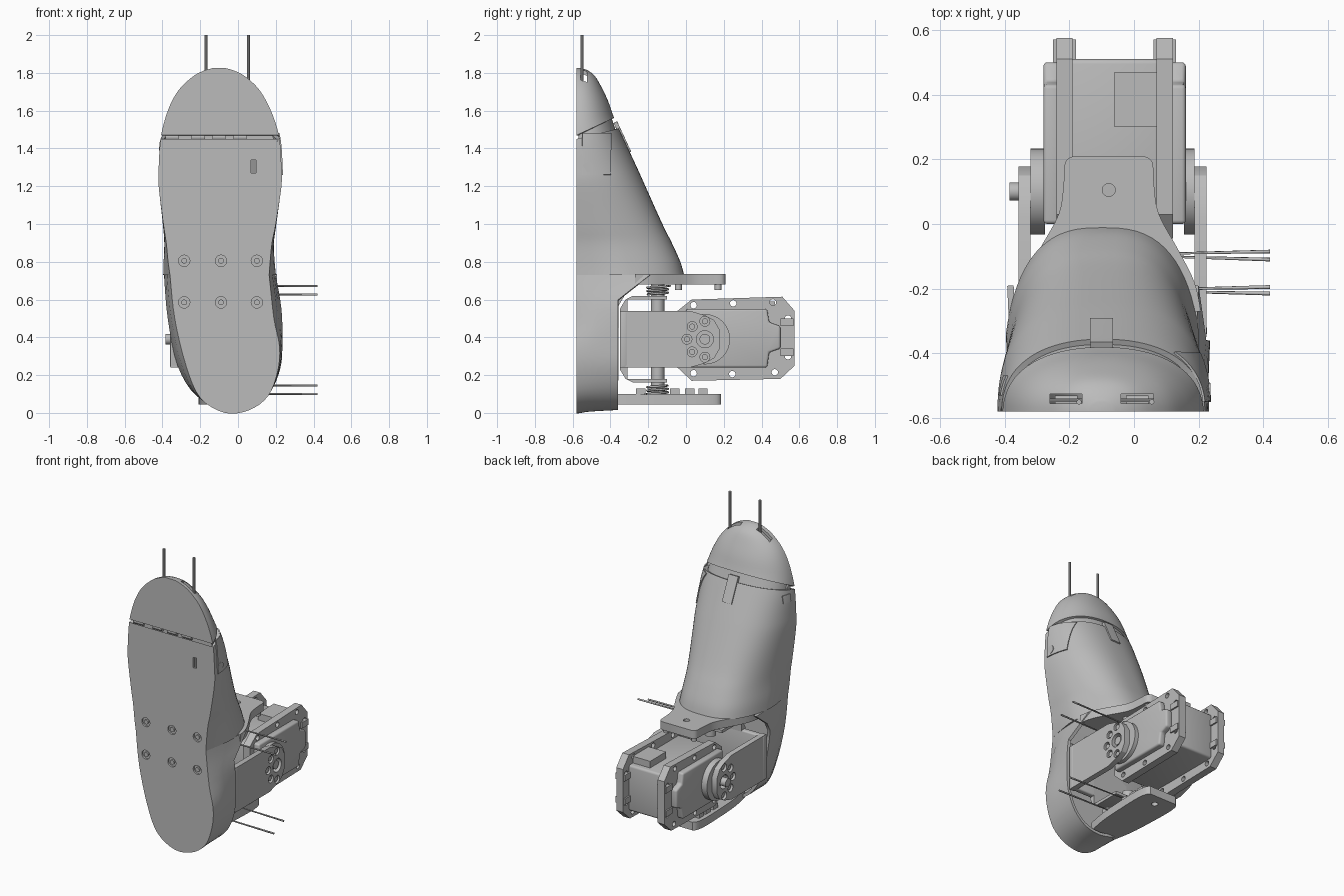
import bpy, bmesh, math
from mathutils import Vector

if "Cube" in bpy.data.objects:
    bpy.data.objects.remove(bpy.data.objects["Cube"], do_unlink=True)

GREY = bpy.data.materials.new("plain_grey")
GREY.use_nodes = True
GREY.diffuse_color = (0.5, 0.5, 0.5, 1)
GREY.node_tree.nodes["Principled BSDF"].inputs["Base Color"].default_value = (0.5, 0.5, 0.5, 1)


def finish(name, bm, fix=True):
    """Turn a bmesh into a shaded object with outward normals."""
    if fix:
        bmesh.ops.recalc_face_normals(bm, faces=bm.faces)
        lowest = min(bm.faces, key=lambda f: f.calc_center_median().y)
        if lowest.normal.y > 0.01:
            bmesh.ops.reverse_faces(bm, faces=bm.faces)
    mesh = bpy.data.meshes.new(name)
    bm.to_mesh(mesh)
    bm.free()
    mesh.materials.append(GREY)
    ob = bpy.data.objects.new(name, mesh)
    bpy.context.collection.objects.link(ob)
    mesh.shade_smooth()
    mesh.set_sharp_from_angle(angle=math.radians(32))
    return ob


def bake(ob):
    """Apply the modifiers of an object."""
    bpy.context.view_layer.update()
    graph = bpy.context.evaluated_depsgraph_get()
    mesh = bpy.data.meshes.new_from_object(ob.evaluated_get(graph))
    ob.modifiers.clear()
    ob.data = mesh
    mesh.set_sharp_from_angle(angle=math.radians(32))
    return ob


def thicken(ob, t, offset=-1):
    mod = ob.modifiers.new("wall", "SOLIDIFY")
    mod.thickness, mod.offset = t, offset
    return bake(ob)


def bevel(ob, width):
    mod = ob.modifiers.new("round", "BEVEL")
    mod.width, mod.segments = width, 3
    return bake(ob)


def cut(ob, cutters):
    for c in cutters:
        mod = ob.modifiers.new("cut", "BOOLEAN")
        mod.operation, mod.solver, mod.object = "DIFFERENCE", "EXACT", c
    bake(ob)
    for c in cutters:
        bpy.data.objects.remove(c, do_unlink=True)
    return ob


def place(axis, a, b, c):
    return {"x": (c, a, b), "y": (a, c, b), "z": (a, b, c)}[axis]


def prism(name, pts, axis, lo, hi):
    """Extrude a flat outline along an axis."""
    bm = bmesh.new()
    low, high = ([bm.verts.new(place(axis, a, b, c)) for a, b in pts] for c in (lo, hi))
    bm.faces.new(low)
    bm.faces.new(high)
    for i in range(len(pts)):
        j = (i + 1) % len(pts)
        bm.faces.new((low[i], low[j], high[j], high[i]))
    return finish(name, bm)


def box(name, x, y, z):
    return prism(name, [(x[0], y[0]), (x[1], y[0]), (x[1], y[1]), (x[0], y[1])], "z", *z)


def disc(name, axis, a, b, r, lo, hi, n=32):
    ring = [i * math.tau / n for i in range(n)]
    return prism(name, [(a + r * math.cos(t), b + r * math.sin(t)) for t in ring], axis, lo, hi)


def smooth(rows, k=4):
    """Catmull-Rom resampling of a list of tuples."""
    rows = [Vector(r) for r in rows]
    out = []
    for i in range(len(rows) - 1):
        p, q, r, s = (rows[min(max(i + d, 0), len(rows) - 1)] for d in (-1, 0, 1, 2))
        for j in range(k):
            t = j / k
            out.append(q + (r - p) * (t / 2) + (p * 2 - q * 5 + r * 4 - s) * (t * t / 2)
                       + (q * 3 - p - r * 3 + s) * (t ** 3 / 2))
    return out + [rows[-1]]


SOLE = -0.58
# Foot sections: height, sole left, sole right, instep rise, side bulge
SECTIONS = [(.73, -.36, .165, .57, .047), (.8, -.37, .17, .55, .035), (.9, -.38, .18, .505, .02),
            (1, -.395, .2, .455, .01), (1.2, -.42, .23, .365, 0), (1.3, -.42, .23, .32, 0),
            (1.45, -.41, .22, .25, 0), (1.56, -.385, .19, .2, 0), (1.65, -.35, .15, .168, 0),
            (1.72, -.305, .105, .135, 0), (1.78, -.24, .04, .1, 0), (1.81, -.185, -.015, .065, 0),
            (1.825, -.135, -.065, .03, 0)]


def foot_skin(*planes):
    """Loft the whole instep and toe, keeping only what lies ahead of each plane."""
    bm = bmesh.new()
    rings = []
    for z, left, right, rise, bulge in smooth(SECTIONS):
        power = 2 / max(2.2, 2.2 + (1.56 - z) * .65)
        ring = []
        for i in range(41):
            t = math.pi * i / 40
            c, up = math.cos(t), abs(math.sin(t)) ** power
            half = (right - left) / 2 + bulge * min(1, up * 2.5)
            x = (left + right) / 2 + half * math.copysign(abs(c) ** power, c)
            ring.append(bm.verts.new((x, SOLE + rise * (up if 0 < i < 40 else 0), z)))
        rings.append(ring)
    for a, b in zip(rings, rings[1:]):
        for i in range(41):
            j = (i + 1) % 41
            bm.faces.new((a[i], a[j], b[j], b[i]))
    bm.faces.new(rings[-1])
    bmesh.ops.recalc_face_normals(bm, faces=bm.faces)
    if min(bm.faces, key=lambda f: f.calc_center_median().y).normal.y > 0:
        bmesh.ops.reverse_faces(bm, faces=bm.faces)
    for co, no in planes:
        bmesh.ops.bisect_plane(bm, geom=bm.verts[:] + bm.edges[:] + bm.faces[:],
                               plane_co=co, plane_no=no, clear_inner=True)
    return bm


def span(axis, lo, hi):
    unit = Vector([axis == a for a in "xyz"])
    return (unit * lo, unit), (unit * hi, -unit)


def sole_holes():
    return [disc("cutter", "y", x, z, .03, SOLE - .1, SOLE + .012)
            for x in (-.285, -.09, .1) for z in (.585, .805)]


# Instep shell, toe cap and the recessed joint between them
instep = thicken(finish("instep_shell", foot_skin(((0, SOLE, 1.45), (0, .25, -1))), False), .02)
cut(instep, sole_holes() + [box("cutter", (.07, .095), (-.7, -.5), (1.27, 1.34))])
toe = thicken(finish("toe_cap", foot_skin(((0, SOLE, 1.47), (0, -.46, 1))), False), .02)
cut(toe, [box("cutter", (x - .05, x + .05), (-.555, -.525), (1.7, 1.9)) for x in (-.21, .01)])
joint = foot_skin(*span("z", 1.4, 1.56))
for v in joint.verts:
    v.co.x = -.1 + (v.co.x + .1) * .9
    v.co.y = SOLE + .03 + (v.co.y - SOLE) * .78
thicken(finish("toe_joint", joint, False), .015)
for x in (-.35, -.21, -.1, .01):
    disc("toe_hinge", "x", -.55, 1.46, .02, x - .035, x + .035, 16)

# Flush covers that follow the shell
side = span("y", -.55, -.4) + span("z", 1.26, 1.48)
thicken(finish("side_hatch", foot_skin(((0, 0, 0), (1, 0, 0)), *side), False), .007, 1)
small = span("y", -.53, -.47) + span("z", 1.39, 1.44)
thicken(finish("side_port", foot_skin(((-.1, 0, 0), (-1, 0, 0)), *small), False), .006, 1)
strap = span("x", -.135, -.065) + span("z", 1.38, 1.54) + (((0, -.5, 0), (0, 1, 0)),)
thicken(finish("toe_strap", foot_skin(*strap), False), .02, -.2)
disc("hatch_screw", "x", -.52, 1.3, .028, .2, .236, 20)

# Heel cup, from the sole outline to its wider rim
LOW = [(-.36, .73), (-.335, .5), (-.275, .25), (-.2, .08), (-.07, 0), (.06, .015),
       (.16, .09), (.21, .22), (.22, .35), (.19, .5), (.165, .73)]
RIM = [(-.392, .73), (-.372, .5), (-.32, .25), (-.22, .09), (-.07, .02), (.07, .03),
       (.17, .11), (.225, .24), (.235, .38), (.23, .55), (.2, .73)]
bm = bmesh.new()
levels = []
for s in (0, .25, .5, .75, 1):
    level = []
    for a, b in zip(smooth(LOW), smooth(RIM)):
        x, z = a.lerp(b, math.sqrt(s))
        top = -.36 + max(0, z - .6) * 1.3
        level.append(bm.verts.new((x, SOLE + (top - SOLE) * s, z)))
    levels.append(level)
bm.faces.new(levels[0])
for a, b in zip(levels, levels[1:]):
    for i in range(len(a) - 1):
        bm.faces.new((a[i], a[i + 1], b[i + 1], b[i]))
cut(thicken(finish("heel_cup", bm), .02), sole_holes())
for x in (-.285, -.09, .1):
    for z in (.585, .805):
        disc("sole_screw", "y", x, z, .015, SOLE + .002, SOLE + .03, 16)


# Ankle plates above and below the joint, mirrored about the ankle line
MID = -.078


def ankle_plate(name, half, lo, hi):
    right = [(MID + w, y) for w, y in smooth(half)]
    pts = right + [(2 * MID - x, y) for x, y in reversed(right)]
    return cut(prism(name, pts, "z", lo, hi), [disc("cutter", "z", MID, .105, .02, lo - .1, hi + .1)])


ankle_plate("upper_ankle_plate", [(.285, -.27), (.265, -.18), (.215, -.08), (.155, .03),
                                  (.14, .12), (.135, .19), (.11, .21)], .68, .735)
ankle_plate("lower_ankle_plate", [(.09, -.39), (.115, -.25), (.125, -.1), (.13, .08),
                                  (.12, .16), (.1, .185)], .045, .1)
for y in (-.24, -.06, .02, .09):
    box("lower_lug", (-.18, .03), (y - .025, y + .025), (.09, .13))
for y in (-.04, .17):
    for x in (-.18, .03):
        disc("upper_lug", "z", x, y, .018, .65, .69, 12)

# Cross bracket: one fork holds the motor, the other the vertical pivots
HORN_Y, HORN_Z = .1, .39
bevel(box("bracket_base", (-.36, .225), (-.35, -.31), (.24, .54)), .01)
ARM = [(-.35, .24), (.02, .24), (.1, .263), (.15, .29), (.178, .34)]
arm_outline = ARM + [(y, 2 * HORN_Z - z) for y, z in reversed(ARM)]
bolts = [(HORN_Y + .095 * math.cos(t), HORN_Z + .095 * math.sin(t))
         for t in (math.radians(d) for d in range(90, 271, 45))]
for name, lo in (("right", -.357), ("left", .187)):
    cut(prism(name + "_arm", arm_outline, "x", lo, lo + .037),
        [disc("cutter", "x", y, z, .026, lo - .1, lo + .1, 20) for y, z in bolts]
        + [disc("cutter", "x", HORN_Y, HORN_Z, .045, lo - .1, lo + .1)])
    for y, z in bolts:
        disc(name + "_horn_screw", "x", y, z, .016, lo + .01, lo + .03, 12)
half_fork = [(-.1, .6), (-.1, .62), (-.28, .62), (-.32, .6), (-.35, .55)]
outer = half_fork + [(y, 2 * HORN_Z - z) for y, z in reversed(half_fork)]
prism("pivot_fork", outer + [(-.31, .18), (-.31, .6)], "x", -.2, .06)

# Pivots with torsion springs and their long legs
for name, base, post, legs in (("upper", .627, (.54, .69), (-.195, -.085)),
                               ("lower", .1, (.09, .24), (-.215, -.11))):
    disc(name + "_pivot", "z", MID, -.15, .035, *post)
    coil = [(MID + .055 * math.cos(t), -.15 + .055 * math.sin(t), base + .045 * i / 60)
            for i, t in enumerate(5 * math.pi * j / 60 - math.pi / 2 for j in range(61))]
    path = [(.42, legs[0], base)] + coil + [(.42, legs[1], base + .045)]
    curve = bpy.data.curves.new("spring", "CURVE")
    curve.dimensions, curve.bevel_depth, curve.bevel_resolution = "3D", .006, 1
    curve.use_fill_caps = True
    line = curve.splines.new("POLY")
    line.points.add(len(path) - 1)
    for p, co in zip(line.points, path):
        p.co = (*co, 1)
    curve.materials.append(GREY)
    bpy.context.collection.objects.link(bpy.data.objects.new(name + "_spring", curve))
for x in (-.17, .055):
    disc("toe_wire", "z", x, -.55, .008, 1.72, 2, 10)

# Motor: core, drilled side flanges and rounded covers
bevel(box("motor_core", (-.2, .08), (-.03, .51), (.235, .545)), .015)
box("motor_top_block", (-.06, .07), (.3, .47), (.53, .59))
octagon = [(.03, .17), (.5, .18), (.575, .25), (.575, .54), (.51, .615), (.03, .6),
           (-.045, .54), (-.045, .24)]
HOLES = [(.04, .21), (.245, .205), (.47, .215), (.54, .3), (.54, .5), (.46, .585), (.25, .58), (.04, .57)]
for name, lo, cover, horn in (("right", -.24, (-.28, -.23), (-.32, -.275)),
                              ("left", .07, (.11, .16), (.155, .187))):
    flange = prism(name + "_flange", octagon, "x", lo, lo + .05)
    cut(flange, [disc("cutter", "x", y, z, .017, lo - .1, lo + .1, 16) for y, z in HOLES])
    profile = [(0, .24), (.43, .24), (.44, .32), (.5, .34), (.5, .46), (.44, .48), (.43, .55), (0, .55)]
    bevel(prism(name + "_cover", profile, "x", *cover), .012)
    disc(name + "_horn", "x", HORN_Y, HORN_Z, .133, *horn, 48)
    for z in (.3, .46):
        box(name + "_rear_clip", (lo - .01, lo + .06), (.5, .57), (z, z + .04))
disc("right_hub", "x", HORN_Y, HORN_Z, .028, -.385, -.31)
disc("left_hub", "x", HORN_Y, HORN_Z, .028, .18, .215)
